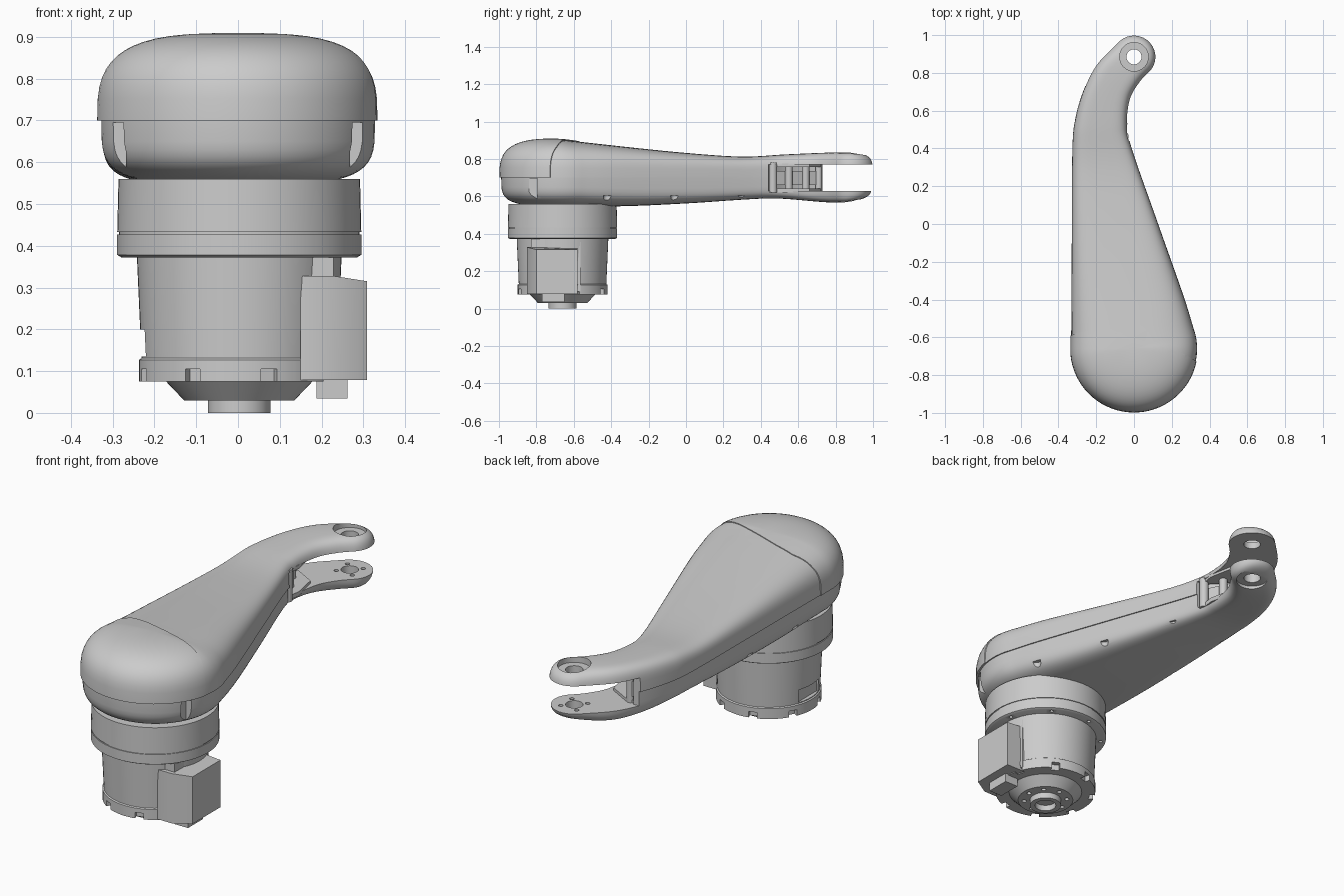
import bpy, bmesh
from math import sin, cos, pi, radians
from mathutils import Vector

if "Cube" in bpy.data.objects:
    bpy.data.objects.remove(bpy.data.objects["Cube"])

CX, CY = 0.003, -0.66          # motor axis


def finish(name, verts, faces):
    bm = bmesh.new()
    vs = [bm.verts.new(v) for v in verts]
    for f in faces:
        bm.faces.new([vs[i] for i in f])
    bmesh.ops.remove_doubles(bm, verts=bm.verts, dist=1e-4)
    bmesh.ops.recalc_face_normals(bm, faces=bm.faces)
    me = bpy.data.meshes.new(name)
    bm.to_mesh(me)
    bm.free()
    ob = bpy.data.objects.new(name, me)
    bpy.context.collection.objects.link(ob)
    return ob


def circle(x, y, r, n=32):
    return [(x + r * cos(2 * pi * i / n), y + r * sin(2 * pi * i / n)) for i in range(n)]


def rect(x0, x1, y0, y1):
    return [(x0, y0), (x1, y0), (x1, y1), (x0, y1)]


def prism(name, polys, z0, z1):
    verts, faces = [], []
    for p in polys:
        b, n = len(verts), len(p)
        verts += [(x, y, z0) for x, y in p] + [(x, y, z1) for x, y in p]
        faces += [[b + i for i in range(n)], [b + n + i for i in range(n)]]
        faces += [[b + i, b + (i + 1) % n, b + n + (i + 1) % n, b + n + i] for i in range(n)]
    return finish(name, verts, faces)


def lathe(name, prof, n=64):
    verts = [(CX + r * cos(2 * pi * k / n), CY + r * sin(2 * pi * k / n), z)
             for r, z in prof for k in range(n)]
    faces = [[i * n + k, i * n + (k + 1) % n, (i + 1) * n + (k + 1) % n, (i + 1) * n + k]
             for i in range(len(prof) - 1) for k in range(n)]
    return finish(name, verts, faces)


def cut(ob, polys, z0, z1, op='DIFFERENCE'):
    c = prism("cutter", polys, z0, z1)
    c.hide_render = True
    m = ob.modifiers.new("cut", 'BOOLEAN')
    m.operation, m.object, m.solver = op, c, 'EXACT'
    bpy.context.view_layer.objects.active = ob
    bpy.ops.object.modifier_apply(modifier=m.name)
    bpy.data.objects.remove(c)


def spline(pts, n=6):
    p = [Vector(q) for q in pts]
    p = [2 * p[0] - p[1]] + p + [2 * p[-1] - p[-2]]
    out = []
    for i in range(1, len(p) - 2):
        a, b, c, d = p[i - 1:i + 3]
        for k in range(n):
            t = k / n
            out.append(0.5 * (2 * b + (c - a) * t + (2 * a - 5 * b + 4 * c - d) * t * t
                              + (3 * b - a - 3 * c + d) * t ** 3))
    return out + [p[-2]]


def height(table, y):
    for a, b in zip(table, table[1:]):
        if y <= b.x:
            return a.y + (b.y - a.y) * max(0, y - a.x) / (b.x - a.x)
    return table[-1].y


# Arm outline: left and right edges, with round ends about the two joints
left = spline([(-.333, -.66), (-.331, -.4), (-.329, 0), (-.326, .4), (-.312, .55),
               (-.27, .7), (-.2, .84), (-.09, .957)])
right = spline([(.316, -.555), (.262, -.38), (.128, 0), (-.012, .4), (-.035, .53),
                (-.02, .66), (.03, .75), (.09, .814)])
mid = [(a + b) / 2 for a, b in zip(left, right)]
base, tip = Vector((0, -.66)), Vector((0, .885))
mid[0], mid[-1] = base, tip
outline = list(zip(left, mid))
for i in range(1, 16):
    a = radians(142 - 180 * i / 16)
    outline.append((tip + .115 * Vector((cos(a), sin(a))), tip))
outline += list(zip(right, mid))[::-1]
for i in range(1, 40):
    a = radians(378 - 198 * i / 40)
    outline.append((base + .334 * Vector((cos(a), sin(a))), base))

top_z = spline([(-1, .905), (-.7, .905), (-.6, .895), (-.3, .862), (0, .832),
                (.3, .812), (.55, .825), (.85, .835), (1, .82)])
bottom_z = spline([(-1, .55), (-.4, .546), (0, .562), (.3, .582), (.5, .588),
                   (.82, .566), (1, .6)])


def shell(name, table, power, grow=0.0, steps=14):
    verts, faces, n = [], [], len(outline)
    for j in range(steps + 1):
        t = pi / 2 * j / steps
        for p, m in outline:
            e = 2 / (power + 1.2 * max(0, min(1, (p.y + .6) / .8)))
            s = max(0, cos(t)) ** e if j < steps else 0
            q = m + (p - m) * s * (1 + grow / (p - m).length)
            z = .7 + (height(table, q.y) - .7) * sin(t) ** e
            verts.append((q.x, q.y, z + (grow * sin(t) if table is top_z else 0)))
    faces.append(list(range(n)))
    for j in range(steps):
        for k in range(n):
            k2 = (k + 1) % n
            faces.append([j * n + k, j * n + k2, (j + 1) * n + k2, (j + 1) * n + k])
    return finish(name, verts, faces)


upper = shell("upper_arm_cover", top_z, 3.2)
lower = shell("lower_arm_cover", bottom_z, 4, -.006)

# Shoulder cap sitting slightly proud behind its curved seam
cap = shell("shoulder_cap", top_z, 3.2, .004)
cut(cap, [[(-.4, -1.1), (-.4, -.62), (-.3, -.575), (-.2, -.556), (-.1, -.575),
           (.1, -.635), (.27, -.69), (.4, -.77), (.4, -1.1)]], .6, 1, 'INTERSECT')

# Fork gap, slanting pocket and tip holes
gap = [(.3, .44), (-.06, .44), (-.13, .5), (-.2, .62), (-.22, .73), (-.4, .73), (-.4, 1.1), (.3, 1.1)]
for ob in (upper, lower):
    cut(ob, [gap], .628, .77)
    cut(ob, [circle(0, .885, .04)], .5, 1)
cut(upper, [circle(0, .885, .076)], .803, 1)
cut(lower, [circle(0, .885, .076)], .5, .582)
cut(lower, [circle(.062 * cos(a), .885 + .062 * sin(a), .011, 12)
            for a in (pi / 4 + i * pi / 2 for i in range(4))], .6, .7)

# Side slots and screw recesses in the lower cover
cut(lower, [rect(.268, .4, -.84, -.795), rect(-.4, -.268, -.84, -.795)], .5, .695)
cut(lower, [circle(x, y, .022, 16) for x, y in
            ((.262, -.42), (.14, -.06), (.015, .3), (-.315, -.42), (-.315, -.06), (-.312, .3))], .5, .605)

# Posts, ribs and rails inside the fork pocket
prism("fork_posts", [circle(-.05, .465, .022, 20), circle(-.1, .55, .02, 20),
                     circle(-.15, .64, .02, 20), circle(-.19, .71, .018, 20)], .62, .78)
prism("fork_rib", [[(-.08, .44), (-.06, .45), (-.19, .72), (-.23, .72)]], .66, .735)
rail = [(-.05, .45), (-.035, .53), (-.06, .66), (-.17, .72), (-.22, .72), (-.19, .6)]
prism("lower_fork_rail", [rail], .62, .642)
prism("upper_fork_rail", [rail], .757, .775)

# Collar rings under the shoulder
collar = lathe("collar", [(0, .37), (.282, .372), (.292, .378), (.292, .427), (.288, .427),
                          (.288, .433), (.292, .433), (.289, .56), (0, .56)])
cut(collar, [circle(CX + .267 * cos(i * pi / 4 + .2), CY + .267 * sin(i * pi / 4 + .2), .009, 12)
             for i in range(8)], .3, .39)

# Motor body with tapered base and hollow boss
motor = lathe("motor_body", [(0, .03), (.05, .03), (.05, 0), (.075, 0), (.075, .03), (.132, .03),
                             (.175, .075), (.24, .075), (.24, .127), (.234, .131),
                             (.245, .376), (0, .376)])
notches = []
for i in range(8):
    a = i * pi / 4 + .3
    u, v = Vector((cos(a), sin(a))), Vector((-sin(a), cos(a)))
    c = Vector((CX, CY))
    notches.append([tuple(c + u * r + v * w) for r, w in
                    ((.215, -.02), (.3, -.02), (.3, .02), (.215, .02))])
cut(motor, notches, .05, .105)
cut(motor, [circle(CX + .103 * cos(i * pi / 4), CY + .103 * sin(i * pi / 4), .011, 12)
            for i in range(8)], 0, .045)
cut(motor, [rect(-.3, -.212, -.73, -.58)], .135, .2)

# Connector housing on the right side of the motor
prism("connector_base", [rect(.12, .228, -.83, -.565)], .09, .376)
housing = prism("connector_housing", [[(.15, -.85), (.226, -.85), (.309, -.8),
                                       (.309, -.58), (.15, -.58)]], .079, .328)
for v in housing.data.vertices:
    if v.co.z > .3 and v.co.x > .3:
        v.co.z = .315
prism("connector_plug", [rect(.188, .262, -.77, -.65)], .034, .085)
pin = prism("cable_clip", [circle(.197, -.83, .024, 24)], -.02, .02)
for v in pin.data.vertices:      # lay the clip along y
    v.co = Vector((v.co.x, -.825 + v.co.z, .265 + (v.co.y + .83)))

# Smooth shading with crisp edges
bpy.ops.object.select_all(action='DESELECT')
for ob in bpy.context.scene.objects:
    ob.select_set(True)
bpy.context.view_layer.objects.active = motor
bpy.ops.object.shade_smooth_by_angle(angle=radians(32))
